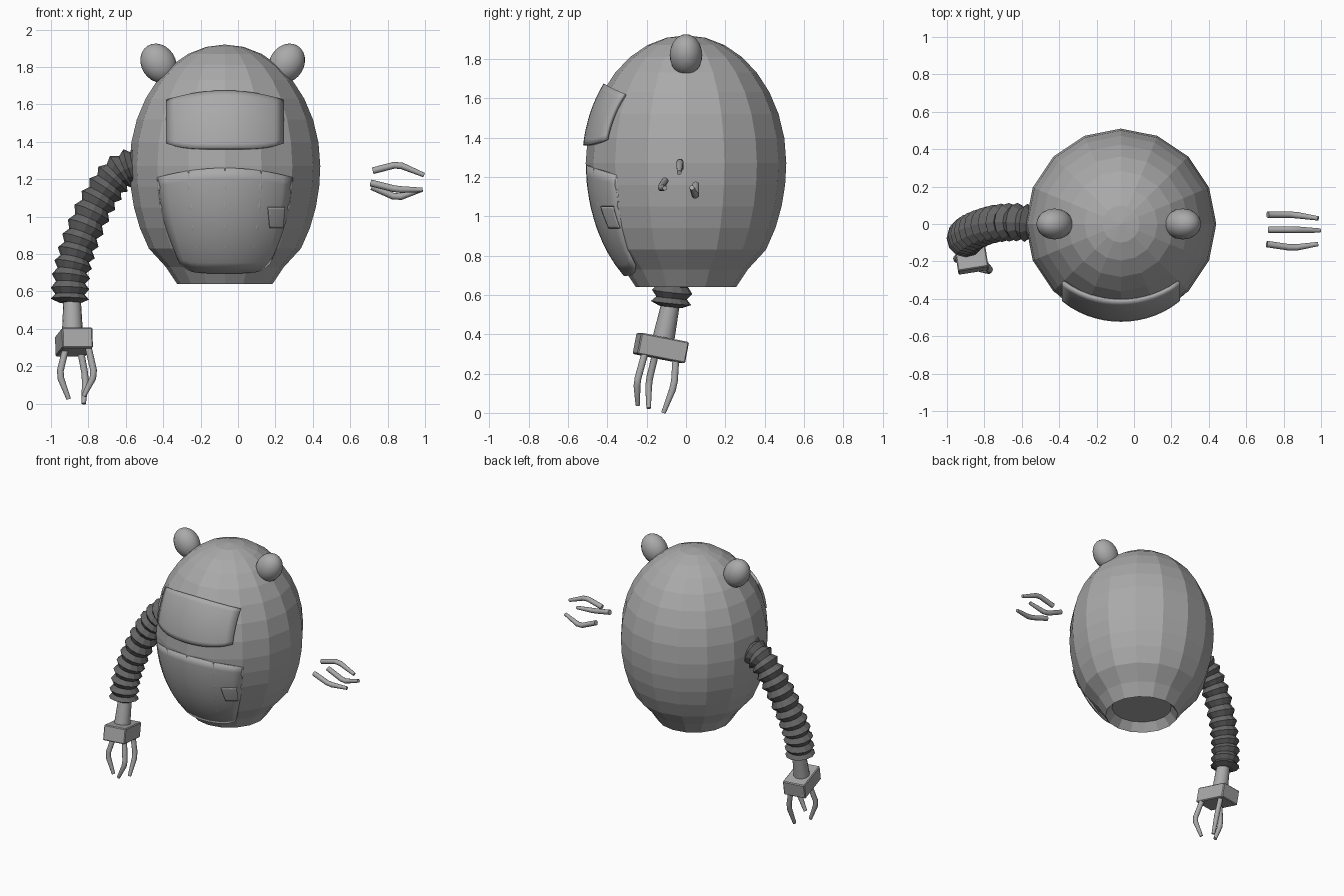
import bpy, bmesh, math
from mathutils import Vector, Euler

if "Cube" in bpy.data.objects:
    bpy.data.objects.remove(bpy.data.objects["Cube"])

CX = -0.07            # body axis
EQ, TOP, LOW, RAD = 1.27, 0.65, 0.73, 0.51


def material(name, value):
    m = bpy.data.materials.new(name)
    m.use_nodes = True
    color = (value, value, value, 1)
    m.diffuse_color = color
    m.node_tree.nodes["Principled BSDF"].inputs["Base Color"].default_value = color
    return m


LIGHT = material("light grey", 0.4)
DARK = material("dark grey hose", 0.13)


def finish(name, bm, mat, smooth=False):
    bmesh.ops.recalc_face_normals(bm, faces=bm.faces)
    mesh = bpy.data.meshes.new(name)
    bm.to_mesh(mesh)
    bm.free()
    mesh.materials.append(mat)
    ob = bpy.data.objects.new(name, mesh)
    bpy.context.collection.objects.link(ob)
    if smooth:
        bpy.ops.object.select_all(action='DESELECT')
        ob.select_set(True)
        bpy.context.view_layer.objects.active = ob
        bpy.ops.object.shade_smooth_by_angle(angle=math.radians(40))
    return ob


def tube(name, path, radii, sides, mat, smooth=False):
    """Rings of given radius swept along a path, capped at both ends."""
    bm = bmesh.new()
    path = [Vector(p) for p in path]
    rings = []
    for i, (p, r) in enumerate(zip(path, radii)):
        d = path[min(i + 1, len(path) - 1)] - path[max(i - 1, 0)]
        a = d.cross(Vector((0, 1, 0))).normalized()
        b = d.cross(a).normalized()
        angles = [2 * math.pi * k / sides for k in range(sides)]
        rings.append([bm.verts.new(p + r * (math.cos(t) * a + math.sin(t) * b)) for t in angles])
    for lo, hi in zip(rings, rings[1:]):
        for k in range(sides):
            n = (k + 1) % sides
            bm.faces.new((lo[k], lo[n], hi[n], hi[k]))
    bm.faces.new(rings[0])
    bm.faces.new(rings[-1])
    return finish(name, bm, mat, smooth)


def body_radius(z):
    h = TOP if z > EQ else LOW
    return RAD * math.sqrt(max(0, 1 - ((z - EQ) / h) ** 2))


# Egg body with a recessed opening underneath
profile = [(0.0, 0.70), (0.21, 0.70), (0.255, 0.64), (0.315, 0.73)]
profile += [(body_radius(z), z) for z in (0.83, 0.94, 1.05, 1.16, EQ)]
for k in range(7, -1, -1):
    t = math.pi * k / 16
    profile.append((RAD * math.sin(t), EQ + TOP * math.cos(t)))
bm = bmesh.new()
verts = [bm.verts.new((CX + r, 0, z)) for r, z in profile]
edges = [bm.edges.new(pair) for pair in zip(verts, verts[1:])]
bmesh.ops.spin(bm, geom=verts + edges, cent=(CX, 0, 0), axis=(0, 0, 1),
               angle=2 * math.pi, steps=16)
bmesh.ops.remove_doubles(bm, verts=bm.verts, dist=0.0005)
finish("egg_body", bm, LIGHT)


def front_panel(name, mid, width, bottom, top, offset, thick):
    """Curved plate hugging the body front; width, bottom and top are functions."""
    bm = bmesh.new()
    cols, rows = 14, 10
    grid = []
    for j in range(rows + 1):
        row = []
        for i in range(cols + 1):
            u, v = 2 * i / cols - 1, j / rows
            z = bottom(u) + v * (top(u) - bottom(u))
            x = mid + u * width(v)
            y = -math.sqrt(max(0.001, (body_radius(z) + offset) ** 2 - x * x))
            row.append(bm.verts.new((CX + x, y, z)))
        grid.append(row)
    for a, b in zip(grid, grid[1:]):
        for i in range(cols):
            bm.faces.new((a[i], a[i + 1], b[i + 1], b[i]))
    ob = finish(name, bm, LIGHT, True)
    mod = ob.modifiers.new("thickness", 'SOLIDIFY')
    mod.thickness = thick
    mod.offset = 0
    return ob


# Face visor, belly hatch and its latch
front_panel("face_visor", 0, lambda v: 0.31, lambda u: 1.36 + 0.03 * u ** 4,
            lambda u: 1.67 - 0.05 * u * u, 0.008, 0.02)
front_panel("belly_hatch", 0, lambda v: 0.24 + 0.12 * math.sin(v * math.pi / 2),
            lambda u: 0.70 + 0.05 * u ** 6, lambda u: 1.26 - 0.05 * u * u, -0.006, 0.01)
front_panel("hatch_latch", 0.275, lambda v: 0.035 + 0.01 * v, lambda u: 0.94,
            lambda u: 1.05, 0.003, 0.008)

# Rounded ears leaning away from the head
for side, name in ((-1, "right_ear"), (1, "left_ear")):
    bm = bmesh.new()
    bmesh.ops.create_uvsphere(bm, u_segments=20, v_segments=12, radius=1)
    ear = finish(name, bm, LIGHT, True)
    ear.scale = (0.092, 0.083, 0.11)
    ear.rotation_euler = (0, side * math.radians(32), 0)
    ear.location = (-0.082 + side * 0.343, 0, 1.82)


def spline(points, t):
    """Smooth point at t (0 to 1) through the control points."""
    s = t * (len(points) - 1)
    i = min(int(s), len(points) - 2)
    f = s - i
    p0, p1, p2, p3 = [Vector(points[min(max(k, 0), len(points) - 1)])
                      for k in range(i - 1, i + 3)]
    return 0.5 * (2 * p1 + (p2 - p0) * f + (2 * p0 - 5 * p1 + 4 * p2 - p3) * f * f
                  + (3 * p1 - p0 - 3 * p2 + p3) * f ** 3)


# Ribbed hose arm on the right
arm = [(-0.52, 0, 1.28), (-0.64, 0.01, 1.23), (-0.75, 0, 1.08),
       (-0.84, -0.03, 0.88), (-0.89, -0.06, 0.70), (-0.90, -0.078, 0.54)]
steps = 28
hose_radii = [(0.103 if k % 2 else 0.078) for k in range(steps)] + [0.06]
tube("right_arm_hose", [spline(arm, k / steps) for k in range(steps + 1)],
     hose_radii, 12, DARK)

# Wrist and palm block
tube("right_wrist", [(-0.887, -0.075, 0.57), (-0.885, -0.118, 0.36)],
     [0.046, 0.057], 16, LIGHT, True)
bm = bmesh.new()
bmesh.ops.create_cube(bm, size=1)
bmesh.ops.scale(bm, vec=(0.165, 0.25, 0.11), verts=bm.verts)
bmesh.ops.bevel(bm, geom=bm.edges[:], offset=0.006, segments=1, affect='EDGES')
palm = finish("right_palm", bm, LIGHT)
palm.location = (-0.877, -0.128, 0.33)
palm.rotation_euler = Euler((math.radians(-11), 0, math.radians(9)))

# Bent claw fingers: base, knuckle, tip
fingers = {
    "right_outer_finger": ((-0.92, -0.155, 0.30), (-0.955, -0.19, 0.155), (-0.905, -0.19, 0.024)),
    "right_front_finger": ((-0.80, -0.21, 0.30), (-0.767, -0.25, 0.155), (-0.825, -0.245, 0.04)),
    "right_back_finger": ((-0.845, -0.05, 0.30), (-0.815, -0.06, 0.14), (-0.825, -0.115, 0.0)),
    "left_upper_finger": ((0.72, -0.03, 1.245), (0.855, -0.03, 1.28), (0.995, -0.035, 1.222)),
    "left_front_finger": ((0.71, -0.107, 1.18), (0.85, -0.128, 1.145), (0.985, -0.107, 1.143)),
    "left_back_finger": ((0.715, 0.05, 1.16), (0.85, 0.05, 1.10), (0.985, 0.03, 1.145)),
}
for name, (base, knuckle, tip) in fingers.items():
    base, knuckle, tip = Vector(base), Vector(knuckle), Vector(tip)
    path = [base, knuckle.lerp(base, 0.15), knuckle.lerp(tip, 0.15), tip]
    tube(name, path, [0.018, 0.018, 0.018, 0.012], 10, LIGHT, True)
